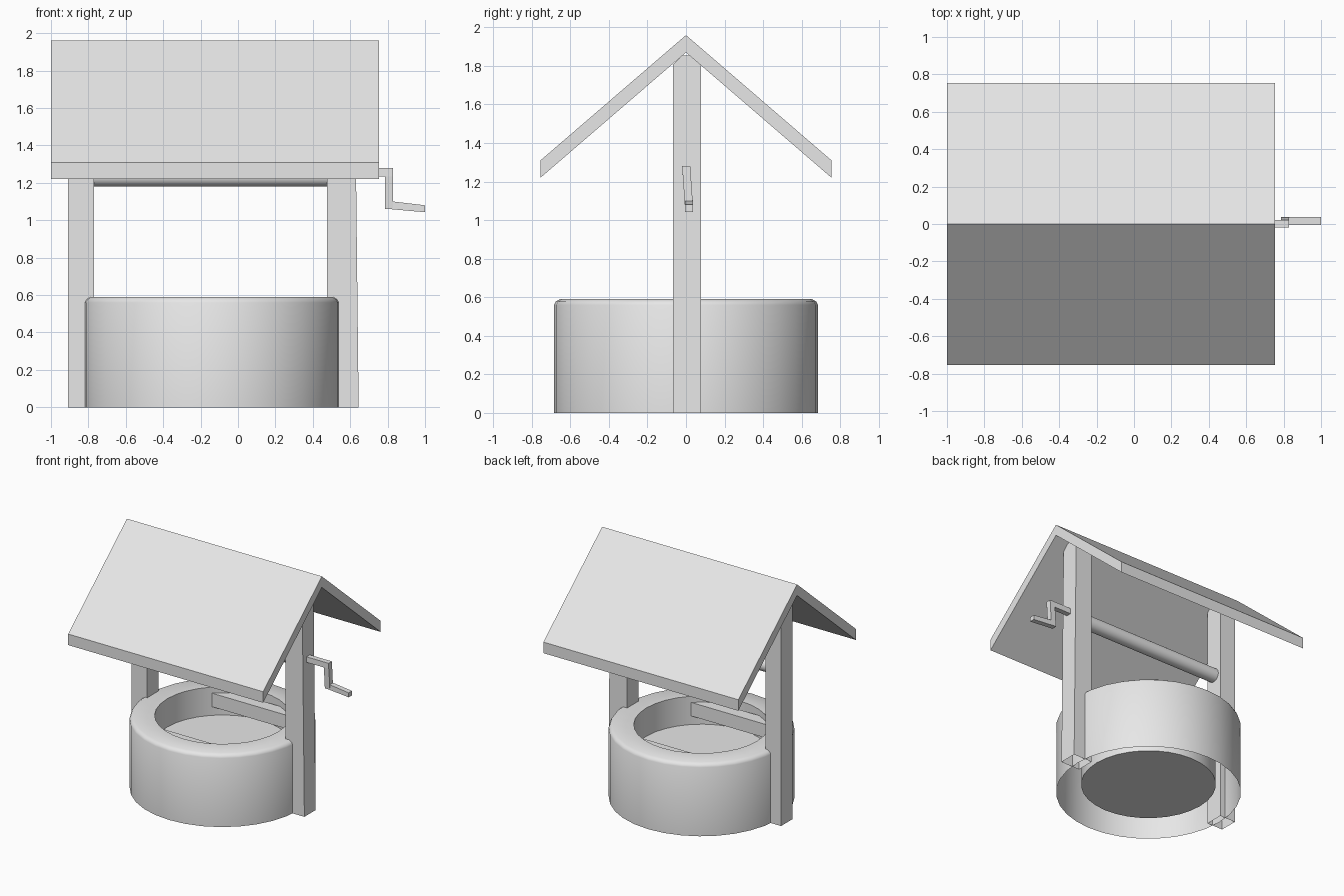
import bpy, bmesh, math

cube = bpy.data.objects.get("Cube")
if cube:
    bpy.data.objects.remove(cube, do_unlink=True)

grey = bpy.data.materials.new("pale_grey")
grey.use_nodes = True
grey.diffuse_color = (0.8, 0.8, 0.8, 1)
grey.node_tree.nodes["Principled BSDF"].inputs["Base Color"].default_value = (0.8, 0.8, 0.8, 1)

WELL_X = -0.14


def finish(name, bm, smooth=False):
    bmesh.ops.recalc_face_normals(bm, faces=bm.faces)
    mesh = bpy.data.meshes.new(name)
    bm.to_mesh(mesh)
    bm.free()
    mesh.materials.append(grey)
    ob = bpy.data.objects.new(name, mesh)
    bpy.context.collection.objects.link(ob)
    if smooth:
        bpy.ops.object.select_all(action='DESELECT')
        ob.select_set(True)
        bpy.context.view_layer.objects.active = ob
        bpy.ops.object.shade_smooth_by_angle(angle=math.radians(35))
    return ob


def loft(name, sections, cap_start=True, cap_end=True, smooth=False):
    """Skin matching cross-sections from first to last."""
    bm = bmesh.new()
    rings = [[bm.verts.new(p) for p in s] for s in sections]
    n = len(rings[0])
    for a, b in zip(rings, rings[1:]):
        for i in range(n):
            j = (i + 1) % n
            bm.faces.new((a[i], a[j], b[j], b[i]))
    if cap_start:
        bm.faces.new(rings[0])
    if cap_end:
        bm.faces.new(rings[-1])
    return finish(name, bm, smooth)


def rect_x(x, y0, y1, z0, z1):
    return [(x, y0, z0), (x, y1, z0), (x, y1, z1), (x, y0, z1)]


def rect_z(z, x0, x1, y0, y1):
    return [(x0, y0, z), (x1, y0, z), (x1, y1, z), (x0, y1, z)]


def circle_z(r, z, n=32):
    return [(WELL_X + r * math.cos(2 * math.pi * i / n),
             r * math.sin(2 * math.pi * i / n), z) for i in range(n)]


# Well wall: open underneath, rounded rim, inner cup closed near the ground
profile = [(0.685, 0), (0.685, 0.56), (0.676, 0.577), (0.655, 0.59),
           (0.5, 0.59), (0.5, 0.07)]
loft("well_wall", [circle_z(r, z) for r, z in profile], cap_start=False, smooth=True)

# Water surface inside the well
bm = bmesh.new()
bm.faces.new([bm.verts.new(p) for p in circle_z(0.5, 0.36)])
finish("water", bm)

# Two boards across the inside of the well
for side, name in ((-1, "front_inner_board"), (1, "back_inner_board")):
    y0, y1 = sorted((side * 0.36, side * 0.46))
    loft(name, [rect_x(WELL_X + s * 0.4, y0, y1, 0.43, 0.54) for s in (-1, 1)])

# Posts, open underneath, with tops chamfered to fit under the ridge
for name, x0, x1, x1_top in (("right_post", -0.91, -0.77, -0.77),
                             ("left_post", 0.475, 0.645, 0.625)):
    loft(name, [rect_z(0, x0, x1, -0.068, 0.078),
                rect_z(1.805, x0, x1_top, -0.068, 0.078),
                rect_z(1.855, x0, x1_top, -0.02, 0.025)], cap_start=False)

# Gabled roof
gable = [(-0.755, 1.22), (-0.755, 1.31), (0, 1.96),
         (0.755, 1.31), (0.755, 1.22), (0, 1.87)]
loft("roof", [[(x, y, z) for y, z in gable] for x in (-1, 0.755)])

# Roller between the posts
loft("roller", [[(x, 0.055 * math.cos(a), 1.235 + 0.055 * math.sin(a))
                 for a in (2 * math.pi * i / 24 for i in range(24))]
                for x in (-0.78, 0.49)], smooth=True)

# Crank: axle, leaning arm and handle
loft("crank_axle", [rect_x(x, -0.02, 0.022, 1.235, 1.28) for x in (0.6, 0.83)])
loft("crank_arm", [rect_z(1.28, 0.785, 0.83, -0.02, 0.022),
                   rect_z(1.06, 0.785, 0.83, -0.005, 0.037)])
loft("crank_handle", [rect_x(0.787, -0.005, 0.037, 1.062, 1.105),
                      rect_x(1.0, -0.005, 0.037, 1.043, 1.08)])
